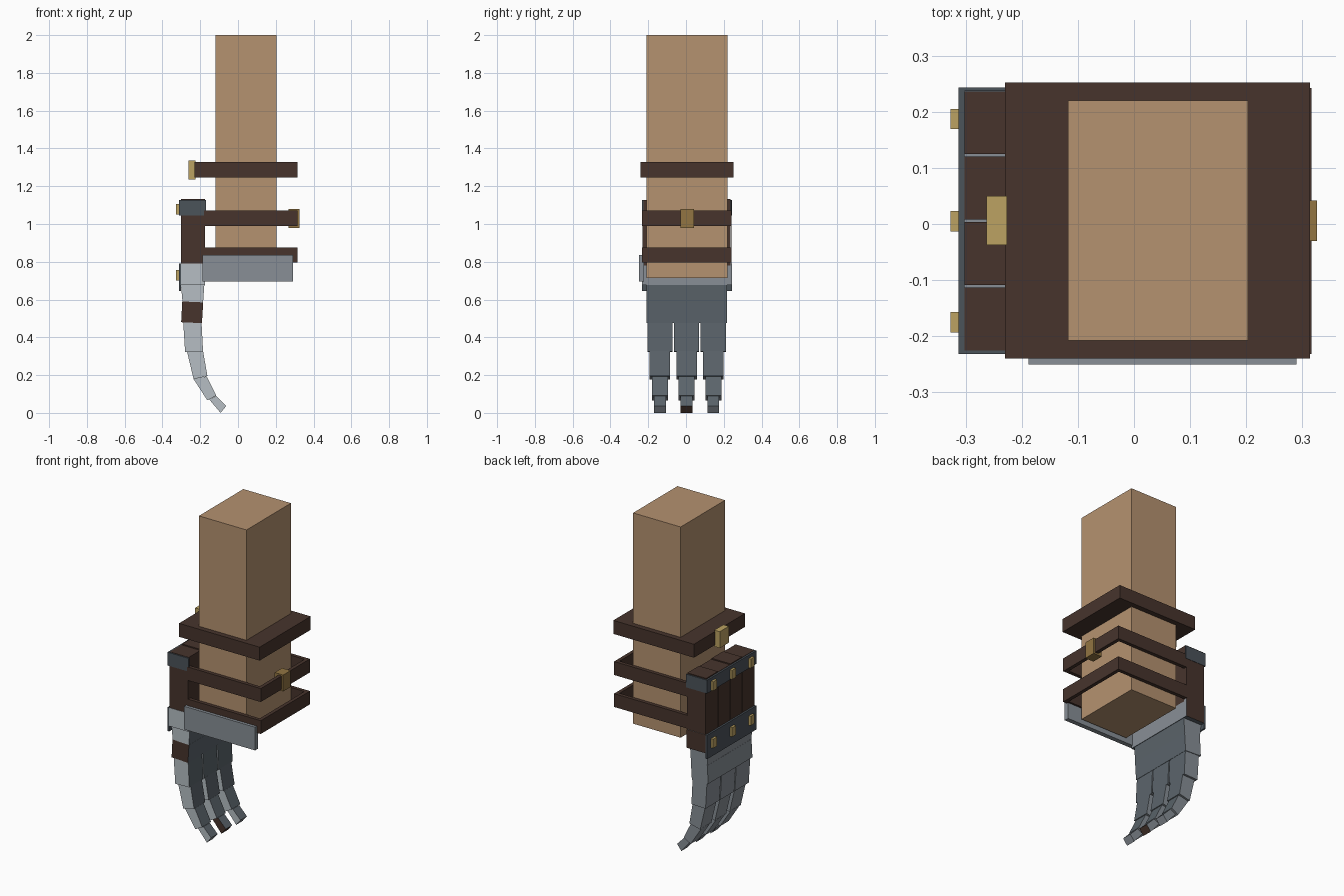
import bpy
import bmesh

cube = bpy.data.objects.get("Cube")
if cube:
    bpy.data.objects.remove(cube, do_unlink=True)


def material(name, rgb):
    lin = [((c / 255 + 0.055) / 1.055) ** 2.4 for c in rgb]
    m = bpy.data.materials.new(name)
    m.use_nodes = True
    m.diffuse_color = (*lin, 1)
    bsdf = m.node_tree.nodes["Principled BSDF"]
    bsdf.inputs["Base Color"].default_value = (*lin, 1)
    bsdf.inputs["Roughness"].default_value = 0.8
    return m


skin = material("tan skin", (181, 146, 112))
leather = material("dark leather", (71, 52, 44))
light = material("light steel", (182, 190, 196))
mid = material("mid steel", (136, 143, 150))
dark = material("dark steel", (91, 100, 107))
shade = material("blackened steel", (75, 83, 90))
gold = material("brass", (188, 162, 98))
old_gold = material("aged brass", (146, 117, 66))


def prism(name, profile, y0, y1, mats):
    """Extrude a four-point xz profile along y.
    mats: one material, or one each for top, inner, bottom, outer, front, back."""
    if not isinstance(mats, tuple):
        mats = (mats,) * 6
    palette = list(dict.fromkeys(mats))
    bm = bmesh.new()
    a = [bm.verts.new((x, y0, z)) for x, z in profile]
    b = [bm.verts.new((x, y1, z)) for x, z in profile]
    faces = []
    for i in range(4):
        j = (i + 1) % 4
        faces.append(bm.faces.new((a[i], a[j], b[j], b[i])))
    faces += [bm.faces.new(a), bm.faces.new(b)]
    for f, m in zip(faces, mats):
        f.material_index = palette.index(m)
    bmesh.ops.recalc_face_normals(bm, faces=bm.faces)
    me = bpy.data.meshes.new(name)
    bm.to_mesh(me)
    bm.free()
    for m in palette:
        me.materials.append(m)
    ob = bpy.data.objects.new(name, me)
    bpy.context.scene.collection.objects.link(ob)
    return ob


def box(name, x, y, z, mats):
    profile = [(x[0], z[1]), (x[1], z[1]), (x[1], z[0]), (x[0], z[0])]
    return prism(name, profile, y[0], y[1], mats)


# Forearm and the solid upper cuff with its buckle
box("forearm", (-0.118, 0.203), (-0.208, 0.22), (0.715, 2.0), skin)
box("upper_cuff", (-0.23, 0.314), (-0.24, 0.252), (1.245, 1.327), leather)
box("upper_cuff_buckle", (-0.263, -0.226), (-0.037, 0.05), (1.235, 1.335), gold)

# Two open straps running from the guard around the arm
T = 0.022
for label, z in (("middle", (0.99, 1.072)), ("lower", (0.795, 0.876))):
    box(label + "_strap_front", (-0.18, 0.316), (-0.232, -0.232 + T), z, leather)
    box(label + "_strap_back", (-0.18, 0.316), (0.242 - T, 0.242), z, leather)
    box(label + "_strap_side", (0.316 - T, 0.316), (-0.232 + T, 0.242 - T), z, leather)
box("middle_strap_buckle", (0.268, 0.326), (-0.03, 0.042), (0.98, 1.08), old_gold)

# Steel plate on the front of the wrist
box("wrist_plate", (-0.188, 0.29), (-0.25, -0.222), (0.695, 0.836), mid)

# Row of leather slats in the wrist guard
for i in range(4):
    y = -0.225 + i * 0.1165
    box(f"guard_slat_{i + 1}", (-0.302, -0.175), (y, y + 0.112),
        (0.78, 1.128 + 0.004 * (i % 2)), leather)

# Steel band wrapping three sides of the guard top
top = (1.045, 1.126)
box("guard_band_outer", (-0.313, -0.302), (-0.232, 0.243), top, shade)
box("guard_band_front", (-0.302, -0.17), (-0.232, -0.225), top, shade)
box("guard_band_back", (-0.302, -0.17), (0.237, 0.243), top, shade)

# Leather sides of the guard below the band
box("guard_side_front", (-0.302, -0.177), (-0.23, -0.225), (0.785, 1.045), leather)
box("guard_side_back", (-0.302, -0.177), (0.237, 0.241), (0.785, 1.045), leather)

# Knuckle block and the strip behind it
box("knuckle_block", (-0.302, -0.175), (-0.232, 0.243), (0.678, 0.79),
    (mid, mid, dark, dark, light, leather))
box("knuckle_strip", (-0.313, -0.302), (-0.232, 0.243), (0.645, 0.79), shade)

# Brass studs in two rows
for row, z in (("upper", 1.078), ("lower", 0.728)):
    for i, y in enumerate((-0.175, 0.005, 0.187)):
        box(f"{row}_stud_{i + 1}", (-0.327, -0.312), (y - 0.018, y + 0.018),
            (z - 0.028, z + 0.028), gold)

# Palm plates
steel = (mid, dark, mid, mid, light, mid)
prism("palm_upper", [(-0.302, 0.68), (-0.178, 0.68), (-0.185, 0.585), (-0.294, 0.59)],
      -0.21, 0.216, steel)
prism("palm_lower", [(-0.295, 0.59), (-0.184, 0.585), (-0.191, 0.475), (-0.301, 0.48)],
      -0.21, 0.216, (mid, dark, mid, mid, leather, mid))

# Three curved fingers of four tapering segments
segments = [
    (0.067, [(-0.29, 0.48), (-0.193, 0.478), (-0.185, 0.325), (-0.28, 0.322)]),
    (0.054, [(-0.27, 0.325), (-0.185, 0.327), (-0.162, 0.196), (-0.235, 0.178)]),
    (0.042, [(-0.237, 0.182), (-0.165, 0.193), (-0.115, 0.092), (-0.162, 0.066)]),
    (0.031, [(-0.153, 0.072), (-0.115, 0.09), (-0.063, 0.036), (-0.092, 0.0)]),
]
for f, yc in enumerate((-0.138, 0.003, 0.145)):
    for s, (half, profile) in enumerate(segments):
        mats = steel
        if f == 1 and s == 3:
            mats = (mid, dark, leather, mid, leather, mid)
        prism(f"finger_{f + 1}_segment_{s + 1}", profile, yc - half, yc + half, mats)
